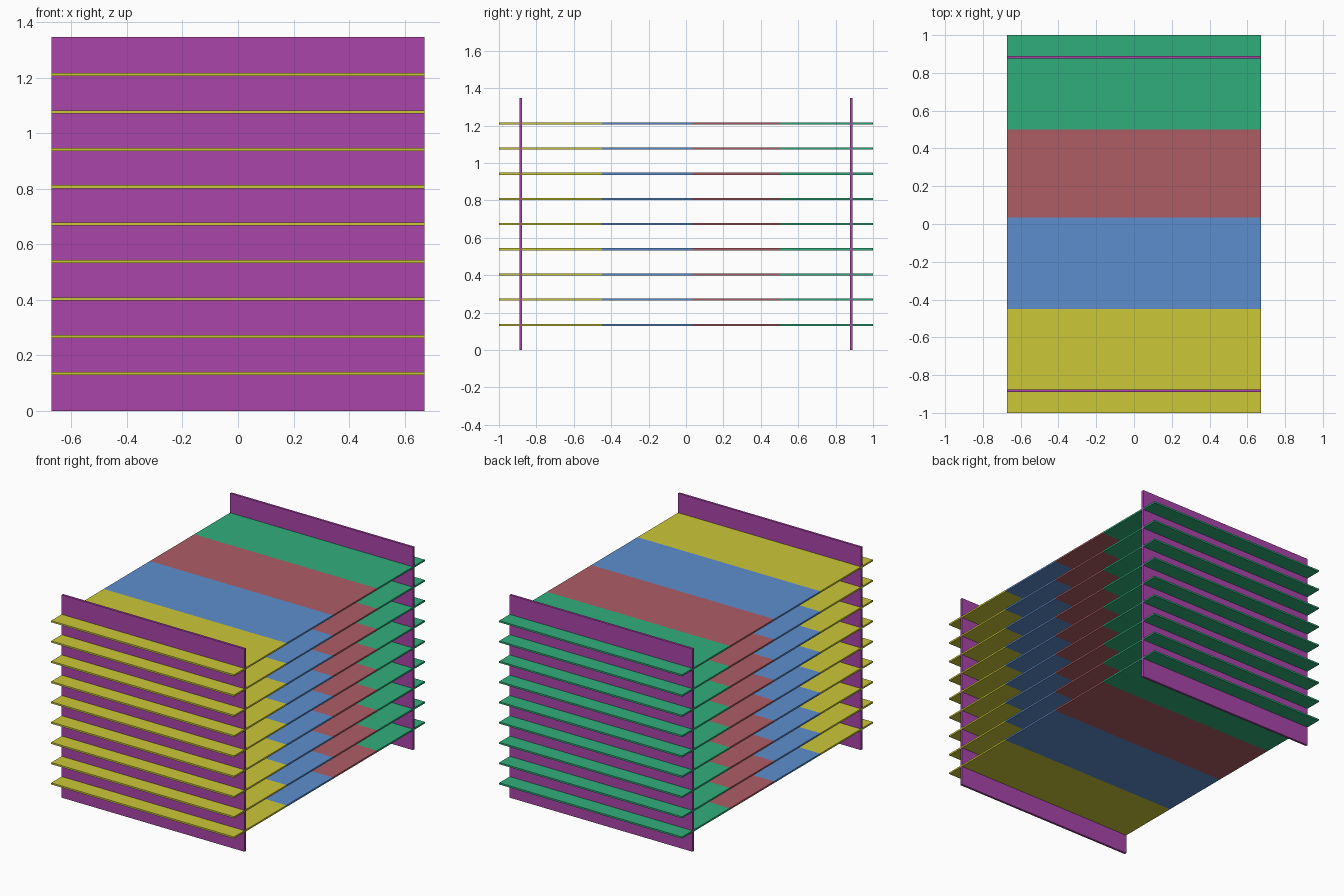
import bpy

if "Cube" in bpy.data.objects:
    bpy.data.objects.remove(bpy.data.objects["Cube"])

WIDTH, HEIGHT = 1.343, 1.346
SHEET, PANEL = 0.011, 0.015
LEVELS = 9


def material(name, rgb):
    mat = bpy.data.materials.new(name)
    mat.diffuse_color = (*rgb, 1)
    mat.use_nodes = True
    mat.node_tree.nodes["Principled BSDF"].inputs["Base Color"].default_value = mat.diffuse_color
    return mat


def box(name, y0, y1, z0, z1, mat):
    bpy.ops.mesh.primitive_cube_add(size=1, location=(0, (y0 + y1) / 2, (z0 + z1) / 2))
    ob = bpy.context.object
    ob.name = name
    ob.scale = (WIDTH, y1 - y0, z1 - z0)
    bpy.ops.object.transform_apply(location=False, rotation=False, scale=True)
    ob.data.materials.append(mat)
    return ob


# upright end panels
purple = material("purple", (0.40, 0.06, 0.40))
for name, y in (("front_panel", -0.883), ("back_panel", 0.883)):
    box(name, y - PANEL / 2, y + PANEL / 2, 0, HEIGHT, purple)

# shelf sections, front to back, repeated up the stack
sections = [
    ("front_shelf", -1.0, -0.45, material("yellow", (0.60, 0.58, 0.04))),
    ("front_middle_shelf", -0.45, 0.035, material("blue", (0.11, 0.27, 0.62))),
    ("back_middle_shelf", 0.035, 0.50, material("red", (0.42, 0.11, 0.13))),
    ("back_shelf", 0.50, 1.0, material("green", (0.03, 0.42, 0.20))),
]
step = HEIGHT / (LEVELS + 1)
for name, y0, y1, mat in sections:
    ob = box(name, y0, y1, step - SHEET / 2, step + SHEET / 2, mat)
    stack = ob.modifiers.new("stack", 'ARRAY')
    stack.count = LEVELS
    stack.use_relative_offset = False
    stack.use_constant_offset = True
    stack.constant_offset_displace = (0, 0, step)
